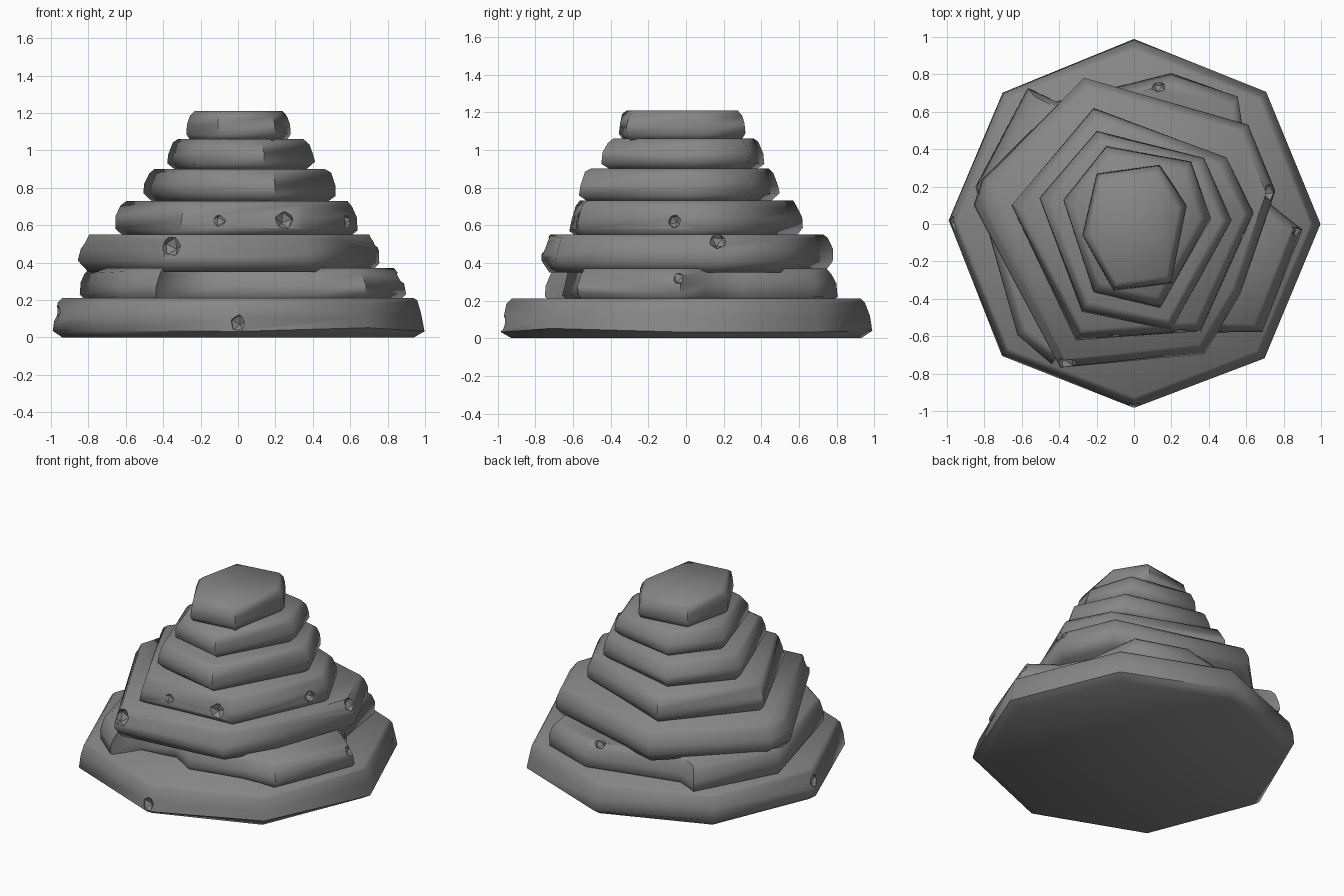
import bpy, bmesh, math, random
from mathutils import Vector

cube = bpy.data.objects.get("Cube")
if cube:
    bpy.data.objects.remove(cube)
random.seed(4)

stone = bpy.data.materials.new("grey stone")
stone.use_nodes = True
colour = (0.24, 0.24, 0.24, 1)
stone.diffuse_color = colour
stone.node_tree.nodes["Principled BSDF"].inputs["Base Color"].default_value = colour


def shade(obj):
    bpy.ops.object.select_all(action="DESELECT")
    obj.select_set(True)
    bpy.context.view_layer.objects.active = obj
    bpy.ops.object.shade_smooth_by_angle(angle=math.radians(62))


def slab(name, outline, bottom, top, profile, wobble):
    """Loft an outline through (height fraction, inset) rings."""
    bm = bmesh.new()
    cx = sum(p[0] for p in outline) / len(outline)
    cy = sum(p[1] for p in outline) / len(outline)
    centre = Vector((cx, cy))
    rings = []
    for frac, inset in profile:
        ring = []
        for p in outline:
            out = Vector(p) - centre
            reach = out.length - inset
            z = bottom + (top - bottom) * frac
            if 0 < frac < 1:
                reach -= random.uniform(0, wobble)
                z += random.uniform(-wobble, wobble)
            flat = centre + out.normalized() * reach
            ring.append(bm.verts.new((flat.x, flat.y, z)))
        rings.append(ring)
    n = len(outline)
    for low, high in zip(rings, rings[1:]):
        for i in range(n):
            j = (i + 1) % n
            bm.faces.new((low[i], low[j], high[j], high[i]))
    bm.faces.new(rings[0])
    bm.faces.new(rings[-1])
    bmesh.ops.recalc_face_normals(bm, faces=bm.faces)
    mesh = bpy.data.meshes.new(name)
    bm.to_mesh(mesh)
    bm.free()
    mesh.materials.append(stone)
    obj = bpy.data.objects.new(name, mesh)
    bpy.context.collection.objects.link(obj)
    shade(obj)
    return obj


def chip(obj, place, size):
    """Knock a small angular notch out of a slab."""
    bpy.ops.mesh.primitive_ico_sphere_add(subdivisions=1, radius=size, location=place,
                                          rotation=[random.uniform(0, 3) for _ in range(3)])
    cutter = bpy.context.object
    cutter.name = obj.name + "_chip_cutter"
    cutter.data.materials.append(stone)
    cutter.hide_render = True
    cutter.hide_set(True)
    cut = obj.modifiers.new("chip", "BOOLEAN")
    cut.operation = "DIFFERENCE"
    cut.object = cutter


# Ring profiles: worn slab edge and the blockier base
worn = [(0, 0.06), (0.25, 0.0), (0.55, 0.005), (0.86, 0.03), (1, 0.065)]
block = [(0, 0.06), (0.2, 0.0), (0.55, 0.01), (0.9, 0.03), (1, 0.06)]

# Base and the irregular layers stacked on it
base = slab("base_slab", [(1, 0), (.71, .71), (0, .99), (-.71, .71), (-1, .02),
                          (-.71, -.71), (0, -.985), (.70, -.72)], 0, .21, block, .012)
second = slab("second_layer", [(.9, -.03), (.74, .1), (.62, .3), (.56, .69), (.2, .81),
                               (-.42, .66), (-.57, .73), (-.85, .2), (-.63, -.6),
                               (-.44, -.75), (-.34, -.6), (-.08, -.56), (.08, -.66),
                               (.45, -.58), (.69, -.58)], .18, .37, worn, .012)
third = slab("third_layer", [(.77, .18), (.62, .54), (-.27, .79), (-.82, .24), (-.86, .1),
                             (-.4, -.78), (.38, -.7), (.58, -.38)], .35, .55, worn, .015)
fourth = slab("fourth_layer", [(.65, .06), (.5, .36), (-.22, .63), (-.66, .1),
                               (-.31, -.62), (.36, -.58)], .53, .73, worn, .012)
slab("fifth_layer", [(.53, .02), (.38, .36), (-.2, .5), (-.51, .14),
                     (-.28, -.47), (.2, -.57)], .72, .9, worn, .01)
slab("sixth_layer", [(.415, .03), (.31, .34), (-.15, .42), (-.385, .13),
                     (-.22, -.37), (.14, -.45)], .89, 1.06, worn, .01)
slab("top_layer", [(.285, .1), (.14, .32), (-.2, .27), (-.28, -.06),
                   (-.11, -.36), (.2, -.32)], 1.05, 1.21,
     [(0, .03), (.2, 0), (.55, .005), (.85, .02), (1, .05)], .006)

# Chipped edges
chip(base, (-.98, 0, .13), .05)
chip(base, (0, -.985, .08), .05)
chip(second, (.89, -.04, .33), .05)
chip(second, (.13, .74, .37), .04)
chip(third, (.73, .17, .52), .05)
chip(third, (-.36, -.75, .49), .06)
chip(fourth, (.25, -.59, .63), .055)
chip(fourth, (-.1, -.62, .63), .045)
chip(fourth, (.58, -.06, .62), .04)
